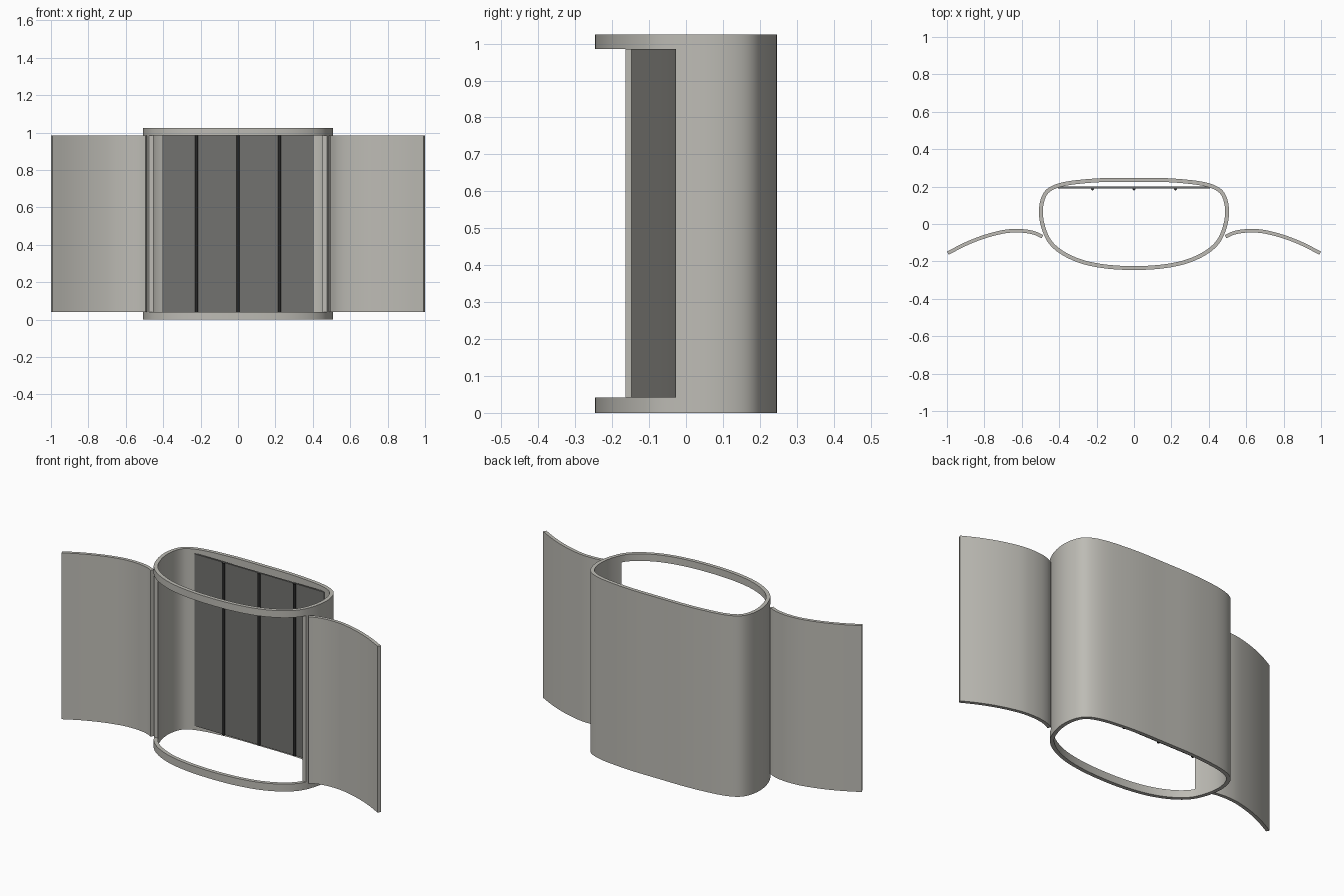
import bpy, bmesh, math
from mathutils import Vector

cube = bpy.data.objects.get("Cube")
if cube:
    bpy.data.objects.remove(cube)


def material(name, colour):
    m = bpy.data.materials.new(name)
    m.use_nodes = True
    m.diffuse_color = (*colour, 1)
    m.node_tree.nodes["Principled BSDF"].inputs["Base Color"].default_value = (*colour, 1)
    return m


SHELL = material("warm grey", (0.51, 0.50, 0.46))
PANEL = material("dark grey", (0.17, 0.17, 0.16))
SEAM = material("near black", (0.02, 0.02, 0.02))
BOTTOM, TOP = 0.042, 0.985
HEIGHT = 1.025


def spline(points, closed, steps=6):
    """Smooth curve through the points."""
    pts = [Vector(p) for p in points]
    n = len(pts)
    get = (lambda i: pts[i % n]) if closed else (lambda i: pts[max(0, min(n - 1, i))])
    out = []
    for i in range(n if closed else n - 1):
        a, b, c, d = (get(i + k) for k in (-1, 0, 1, 2))
        for s in range(steps):
            t = s / steps
            out.append(b + (c - a) * t / 2 + (2 * a - 5 * b + 4 * c - d) * t * t / 2
                       + (3 * b - a - 3 * c + d) * t ** 3 / 2)
    return out if closed else out + [pts[-1]]


def finish(bm, name, mat):
    bmesh.ops.recalc_face_normals(bm, faces=bm.faces)
    mesh = bpy.data.meshes.new(name)
    bm.to_mesh(mesh)
    bm.free()
    obj = bpy.data.objects.new(name, mesh)
    bpy.context.collection.objects.link(obj)
    mesh.materials.append(mat)
    return obj


def smooth(obj):
    bpy.ops.object.select_all(action='DESELECT')
    obj.select_set(True)
    bpy.context.view_layer.objects.active = obj
    bpy.ops.object.shade_smooth_by_angle(angle=math.radians(30))


def wall(name, path, outer, inner, z0, z1, closed, mat):
    """Upright sheet of even thickness following a plan curve."""
    bm = bmesh.new()
    n = len(path)
    rows = []
    for i, p in enumerate(path):
        a = path[(i - 1) % n] if closed else path[max(i - 1, 0)]
        b = path[(i + 1) % n] if closed else path[min(i + 1, n - 1)]
        t = (b - a).normalized()
        normal = Vector((t.y, -t.x))
        o, q = p + normal * outer, p - normal * inner
        rows.append([bm.verts.new((v.x, v.y, z)) for v, z in ((o, z0), (o, z1), (q, z1), (q, z0))])
    for i in range(n if closed else n - 1):
        r, s = rows[i], rows[(i + 1) % n]
        for k in range(4):
            j = (k + 1) % 4
            bm.faces.new((r[k], s[k], s[j], r[j]))
    if not closed:
        bm.faces.new(rows[0])
        bm.faces.new(rows[-1])
    return finish(bm, name, mat)


def box(name, lo, hi, mat):
    bm = bmesh.new()
    bmesh.ops.create_cube(bm, size=1)
    for v in bm.verts:
        v.co = [(a + b) / 2 + c * (b - a) for a, b, c in zip(lo, hi, v.co)]
    return finish(bm, name, mat)


# Oval shell, open at top and bottom
half = [(0.15, -0.238), (0.28, -0.212), (0.385, -0.165), (0.455, -0.105), (0.492, -0.03),
        (0.508, 0.05), (0.502, 0.12), (0.478, 0.174), (0.433, 0.206), (0.36, 0.227),
        (0.25, 0.24), (0.14, 0.246)]
outline = [(0, -0.246)] + half + [(0, 0.246)] + [(-x, y) for x, y in reversed(half)]
shell = wall("shell", spline(outline, True), 0, 0.021, 0, HEIGHT, True, SHELL)

# Front opening between the two rims
cutter = box("opening_cutter", (-0.7, -0.5, BOTTOM), (0.7, -0.07, TOP), SHELL)
cutter.hide_render = True
cut = shell.modifiers.new("opening", 'BOOLEAN')
cut.operation = 'DIFFERENCE'
cut.solver = 'EXACT'
cut.object = cutter
bpy.context.view_layer.objects.active = shell
bpy.ops.object.modifier_apply(modifier=cut.name)
bpy.data.objects.remove(cutter)
smooth(shell)

# Curved doors swung open on both sides
door = [(0.49, -0.068), (0.525, -0.051), (0.57, -0.04), (0.63, -0.036), (0.70, -0.042),
        (0.80, -0.068), (0.90, -0.107), (0.995, -0.156)]
for side, sign in (("left", 1), ("right", -1)):
    path = spline([(sign * x, y) for x, y in door], False)
    smooth(wall(side + "_door", path, 0.0095, 0.0095, BOTTOM, TOP, False, SHELL))

# Flat inner back panel with upright seam rods
box("back_panel", (-0.406, 0.19, 0.025), (0.406, 0.2, 1.0), PANEL)
for name, x in (("left", 0.222), ("middle", 0), ("right", -0.222)):
    bm = bmesh.new()
    bmesh.ops.create_cone(bm, cap_ends=True, segments=16, radius1=0.008, radius2=0.008, depth=0.975)
    bmesh.ops.translate(bm, verts=bm.verts, vec=(x, 0.188, HEIGHT / 2))
    smooth(finish(bm, name + "_seam_rod", SEAM))
